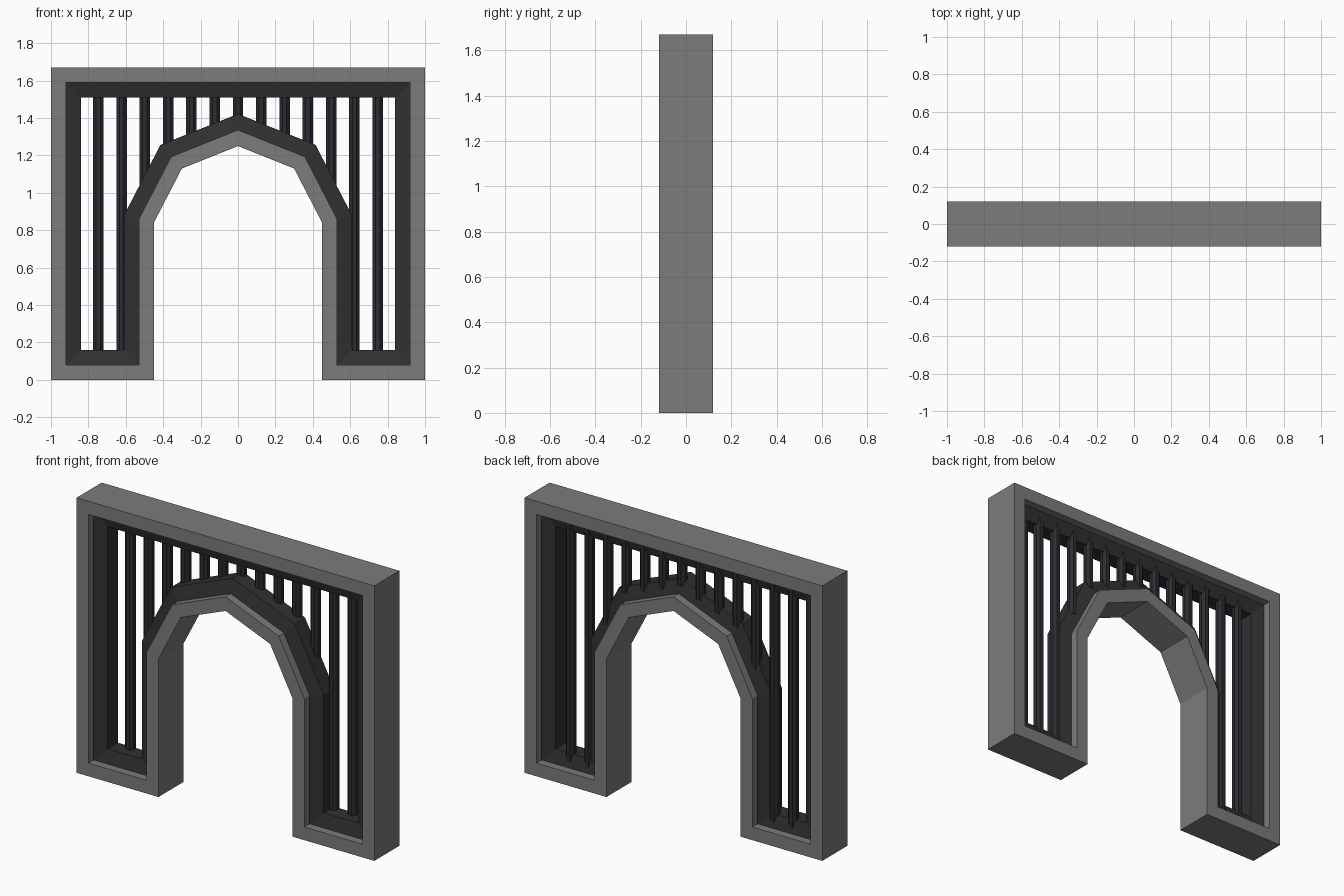
import bpy, bmesh, math
from mathutils import Vector

if "Cube" in bpy.data.objects:
    bpy.data.objects.remove(bpy.data.objects["Cube"])

def material(name, rgb):
    m = bpy.data.materials.new(name)
    m.diffuse_color = (*rgb, 1)
    m.use_nodes = True
    m.node_tree.nodes["Principled BSDF"].inputs["Base Color"].default_value = m.diffuse_color
    return m

stone = material("stone_grey", (0.2, 0.2, 0.2))
dark = material("dark_recess", (0.03, 0.03, 0.03))
iron = material("iron", (0.025, 0.025, 0.033))

# Half of the gateway outline (x, z), mirrored into a closed loop
half = [(-1, 1.67), (-1, 0), (-0.45, 0), (-0.45, 0.84), (-0.30, 1.13), (0, 1.25)]
outline = [Vector(p) for p in half + [(-x, z) for x, z in reversed(half[:-1])]]

def inset(points, d):
    """Mitred inward offset of the counter-clockwise outline."""
    out = []
    for i, p in enumerate(points):
        a = (p - points[i - 1]).normalized()
        b = (points[(i + 1) % len(points)] - p).normalized()
        na, nb = Vector((-a.y, a.x)), Vector((-b.y, b.x))
        out.append(p + (na + nb) * d / (1 + na.dot(nb)))
    return out

def make_object(name, bm, mat):
    me = bpy.data.meshes.new(name)
    bm.to_mesh(me)
    bm.free()
    me.materials.append(mat)
    ob = bpy.data.objects.new(name, me)
    bpy.context.collection.objects.link(ob)
    return ob

def sweep(name, section, mat):
    """Run an (inset, y) section around the outline."""
    bm = bmesh.new()
    loops = [[bm.verts.new((p.x, y, p.y)) for p in inset(outline, d)] for d, y in section]
    n = len(outline)
    for la, lb in zip(loops, loops[1:]):
        for i in range(n):
            j = (i + 1) % n
            bm.faces.new((la[i], lb[i], lb[j], la[j]))
    return make_object(name, bm, mat)

# Outer frame with straight lip, and the dark sloped rim inside it
sweep("outer_frame", [(0.08, 0.07), (0.08, 0.12), (0, 0.12),
                      (0, -0.12), (0.08, -0.12), (0.08, -0.07)], stone)
sweep("inner_rim", [(0.08, -0.07), (0.16, -0.05), (0.16, 0.05), (0.08, 0.07)], dark)

# Height at which a bar's foot is buried in the rim
arch = inset(outline, 0.12)[3:6]
def foot(x):
    x = -abs(x)
    for a, b in zip(arch, arch[1:]):
        if a.x <= x <= b.x:
            return a.y + (b.y - a.y) * (x - a.x) / (b.x - a.x)
    return 0.11

# Row of octagonal bars
for i in range(-6, 7):
    x = i * 0.1245
    z0, z1 = foot(x), 1.56
    bpy.ops.mesh.primitive_cylinder_add(vertices=8, radius=0.03, depth=z1 - z0,
                                        location=(x, 0.035, (z0 + z1) / 2),
                                        rotation=(0, 0, math.pi / 8))
    bar = bpy.context.object
    bar.name = f"bar_{i + 7}"
    bar.data.materials.append(iron)
